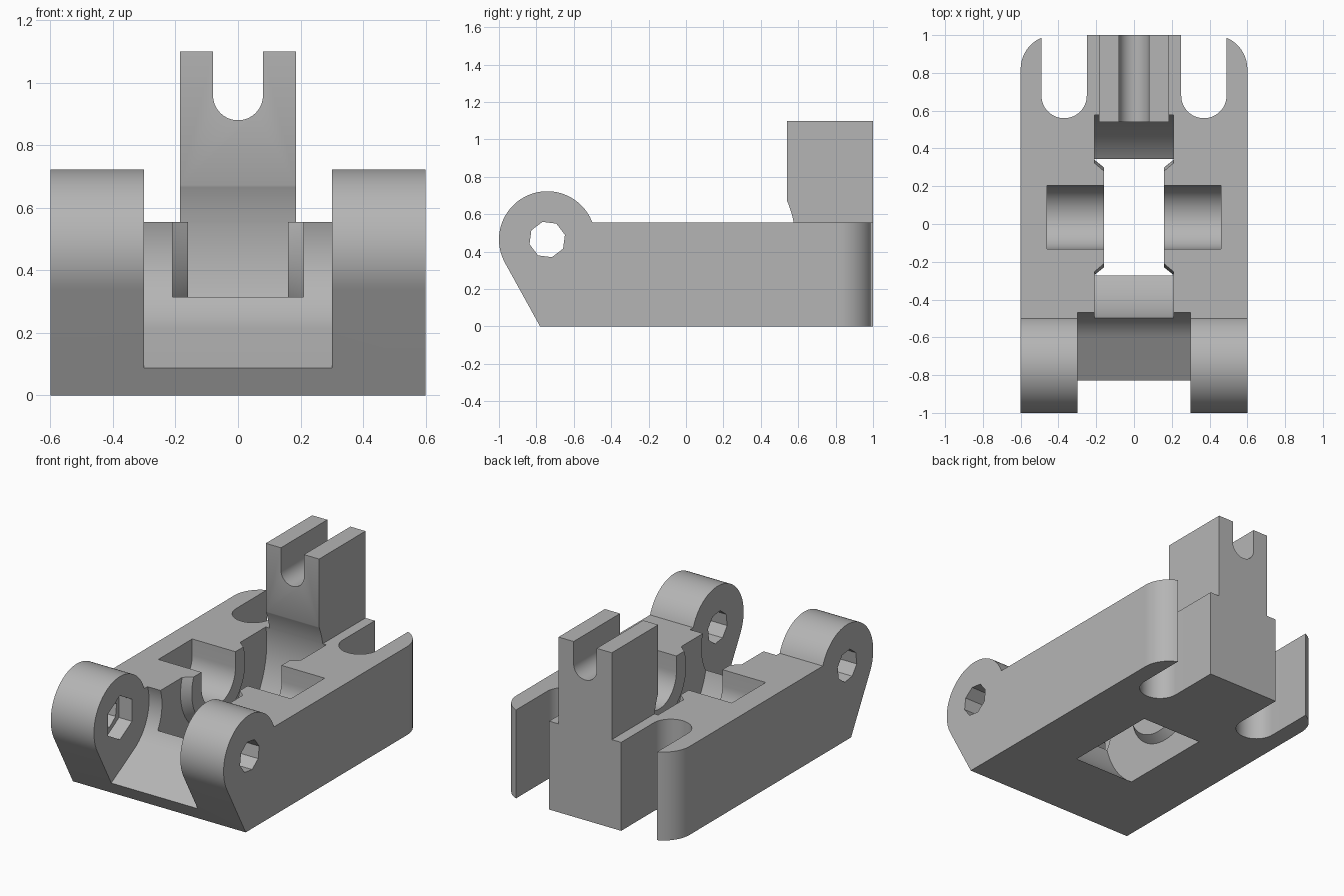
import bpy, bmesh, math
from mathutils import Matrix

old = bpy.data.objects.get("Cube")
if old:
    bpy.data.objects.remove(old, do_unlink=True)

grey = bpy.data.materials.new("plain_grey")
grey.use_nodes = True
grey.diffuse_color = (0.46, 0.46, 0.46, 1)
grey.node_tree.nodes["Principled BSDF"].inputs["Base Color"].default_value = grey.diffuse_color

TOP = 0.555                 # deck height
EAR = (-0.742, 0.465)       # pivot centre (y, z)
AXLE = (0.035, 0.455)       # wheel centre (y, z)


def arc(c, r, a0, a1, n=32):
    """Points on an arc, angles in degrees."""
    angles = [math.radians(a0 + (a1 - a0) * i / n) for i in range(n + 1)]
    return [(c[0] + r * math.cos(a), c[1] + r * math.sin(a)) for a in angles]


def finish(name, bm):
    bmesh.ops.recalc_face_normals(bm, faces=bm.faces)
    me = bpy.data.meshes.new(name)
    bm.to_mesh(me)
    bm.free()
    me.materials.append(grey)
    ob = bpy.data.objects.new(name, me)
    bpy.context.collection.objects.link(ob)
    return ob


def prism(name, pts, axis, lo, hi):
    """Extrude a 2D outline along the x, y or z axis."""
    place = {"x": lambda u, v, t: (t, u, v),
             "y": lambda u, v, t: (u, t, v),
             "z": lambda u, v, t: (u, v, t)}[axis]
    bm = bmesh.new()
    a = [bm.verts.new(place(u, v, lo)) for u, v in pts]
    b = [bm.verts.new(place(u, v, hi)) for u, v in pts]
    bm.faces.new(a)
    bm.faces.new(b)
    for i in range(len(pts)):
        j = (i + 1) % len(pts)
        bm.faces.new((a[i], a[j], b[j], b[i]))
    return finish(name, bm)


def combine(target, tool, operation):
    """Apply a boolean and discard the tool."""
    mod = target.modifiers.new(operation, "BOOLEAN")
    mod.operation = operation
    mod.solver = "EXACT"
    mod.object = tool
    bpy.context.view_layer.objects.active = target
    bpy.ops.object.modifier_apply(modifier=mod.name)
    bpy.data.objects.remove(tool, do_unlink=True)


# Body: side profile with round ears and sloping nose
side = [(-0.78, 0), (1, 0), (1, TOP)] + arc(EAR, 0.258, 20.4, 209.2, 48)
body = prism("bracket_body", side, "x", -0.6, 0.6)

# Plan outline: rounded rear corners and two open rear slots
half = [(0.25, 1.0)] + arc((0.37, 0.68), 0.12, 180, 360)
half += arc((0.42, 0.82), 0.18, 67, 0, 16) + [(0.6, -1.1)]
plan = half + [(-x, y) for x, y in reversed(half)]
combine(body, prism("plan_outline", plan, "z", -0.1, 1), "INTERSECT")

# Forked rear post
fork = [(-0.185, 0.3), (0.185, 0.3), (0.185, 1.1), (0.08, 1.1)]
fork += arc((0, 0.96), 0.08, 0, -180) + [(-0.08, 1.1), (-0.185, 1.1)]
combine(body, prism("rear_post", fork, "y", 0.54, 1.0), "UNION")

# Gap between the ears: round back, flat sloping floor
gap = arc(EAR, 0.288, -60.8, 90, 40)
fx, fz = gap[0]
gap += [(-1.3, 0.753), (-1.3, fz - (fx + 1.3) * 0.559)]
combine(body, prism("ear_gap", gap, "x", -0.3, 0.3), "DIFFERENCE")

# Wheel well, with conical hubs left standing on both walls
well = prism("wheel_well", arc(AXLE, 0.55, 0, 357.5, 143), "x", -0.21, 0.21)
for s in (-1, 1):
    bm = bmesh.new()
    bmesh.ops.create_cone(
        bm, cap_ends=True, segments=96, radius1=0.265, radius2=0.313, depth=0.06,
        matrix=Matrix.Translation((s * 0.19, *AXLE)) @ Matrix.Rotation(s * math.pi / 2, 4, "Y"))
    combine(well, finish("hub", bm), "DIFFERENCE")
combine(body, well, "DIFFERENCE")

# Axle cradle, open at the top
cradle = arc(AXLE, 0.168, 180, 360) + [(0.203, 0.7), (-0.133, 0.7)]
combine(body, prism("axle_cradle", cradle, "x", -0.46, 0.46), "DIFFERENCE")

# Pivot bolt hole and nut recess
combine(body, prism("bolt_hole", arc(EAR, 0.098, 15, 330, 7), "x", -0.7, 0.7), "DIFFERENCE")
combine(body, prism("nut_recess", arc(EAR, 0.138, 30, 330, 5), "x", -0.39, -0.28), "DIFFERENCE")

# Smooth curves, sharp edges
bpy.ops.object.select_all(action="DESELECT")
body.select_set(True)
bpy.context.view_layer.objects.active = body
bpy.ops.object.shade_smooth_by_angle(angle=math.radians(25))
